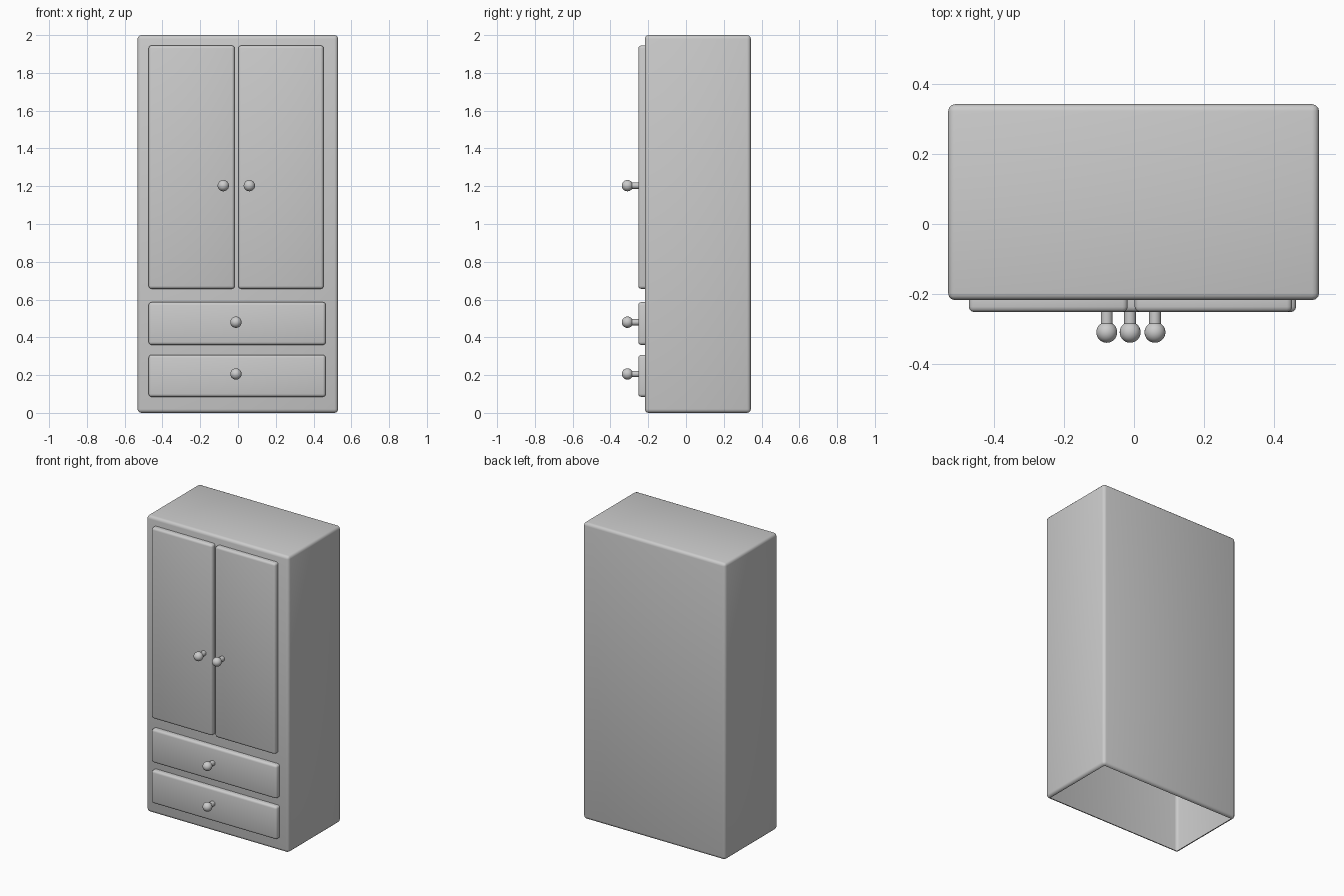
import bpy, bmesh, math
from mathutils import Vector, Matrix

if "Cube" in bpy.data.objects:
    bpy.data.objects.remove(bpy.data.objects["Cube"])


def finish(bm, name):
    mesh = bpy.data.meshes.new(name)
    bm.to_mesh(mesh)
    bm.free()
    ob = bpy.data.objects.new(name, mesh)
    bpy.context.collection.objects.link(ob)
    bpy.context.view_layer.objects.active = ob
    ob.select_set(True)
    bpy.ops.object.shade_smooth_by_angle(angle=math.radians(35))
    ob.select_set(False)
    return ob


def rounded_box(name, x, y, z, bevel, open_dir, bevel_open_rim):
    """Bevelled box between the given limits, without the face towards open_dir."""
    bm = bmesh.new()
    bmesh.ops.create_cube(bm, size=1)
    for v in bm.verts:
        v.co = Vector([lim[0] if c < 0 else lim[1] for c, lim in zip(v.co, (x, y, z))])
    bm.normal_update()
    d = Vector(open_dir)
    is_open = lambda f: f.normal.dot(d) > 0.99
    edges = [e for e in bm.edges
             if bevel_open_rim or not any(is_open(f) for f in e.link_faces)]
    bmesh.ops.bevel(bm, geom=edges, offset=bevel, segments=3, profile=0.5, affect='EDGES')
    bm.normal_update()
    bmesh.ops.delete(bm, geom=[f for f in bm.faces if is_open(f)], context='FACES')
    return finish(bm, name)


def knob(name, x, z):
    """Ball on a short round stem pointing to the front."""
    bm = bmesh.new()
    turn = Matrix.Rotation(math.pi / 2, 4, 'X')
    bmesh.ops.create_uvsphere(bm, u_segments=24, v_segments=14, radius=0.03,
                              matrix=Matrix.Translation((x, -0.31, z)) @ turn)
    bmesh.ops.create_cone(bm, cap_ends=True, segments=20, radius1=0.017, radius2=0.017,
                          depth=0.06, matrix=Matrix.Translation((x, -0.27, z)) @ turn)
    return finish(bm, name)


# cabinet shell, hollow and open underneath
rounded_box("cabinet_body", (-0.532, 0.53), (-0.218, 0.343), (0, 2), 0.02, (0, 0, -1), True)

# doors and drawer fronts: x limits, z limits, knob x, knob z
fronts = {
    "left_door": ((-0.473, -0.018), (0.657, 1.945), -0.078, 1.203),
    "right_door": ((0.002, 0.453), (0.657, 1.945), 0.06, 1.203),
    "upper_drawer": ((-0.473, 0.464), (0.36, 0.586), -0.011, 0.48),
    "lower_drawer": ((-0.473, 0.464), (0.085, 0.307), -0.011, 0.206),
}
for name, (xs, zs, kx, kz) in fronts.items():
    rounded_box(name, xs, (-0.252, -0.218), zs, 0.015, (0, 1, 0), False)
    knob(name + "_knob", kx, kz)
